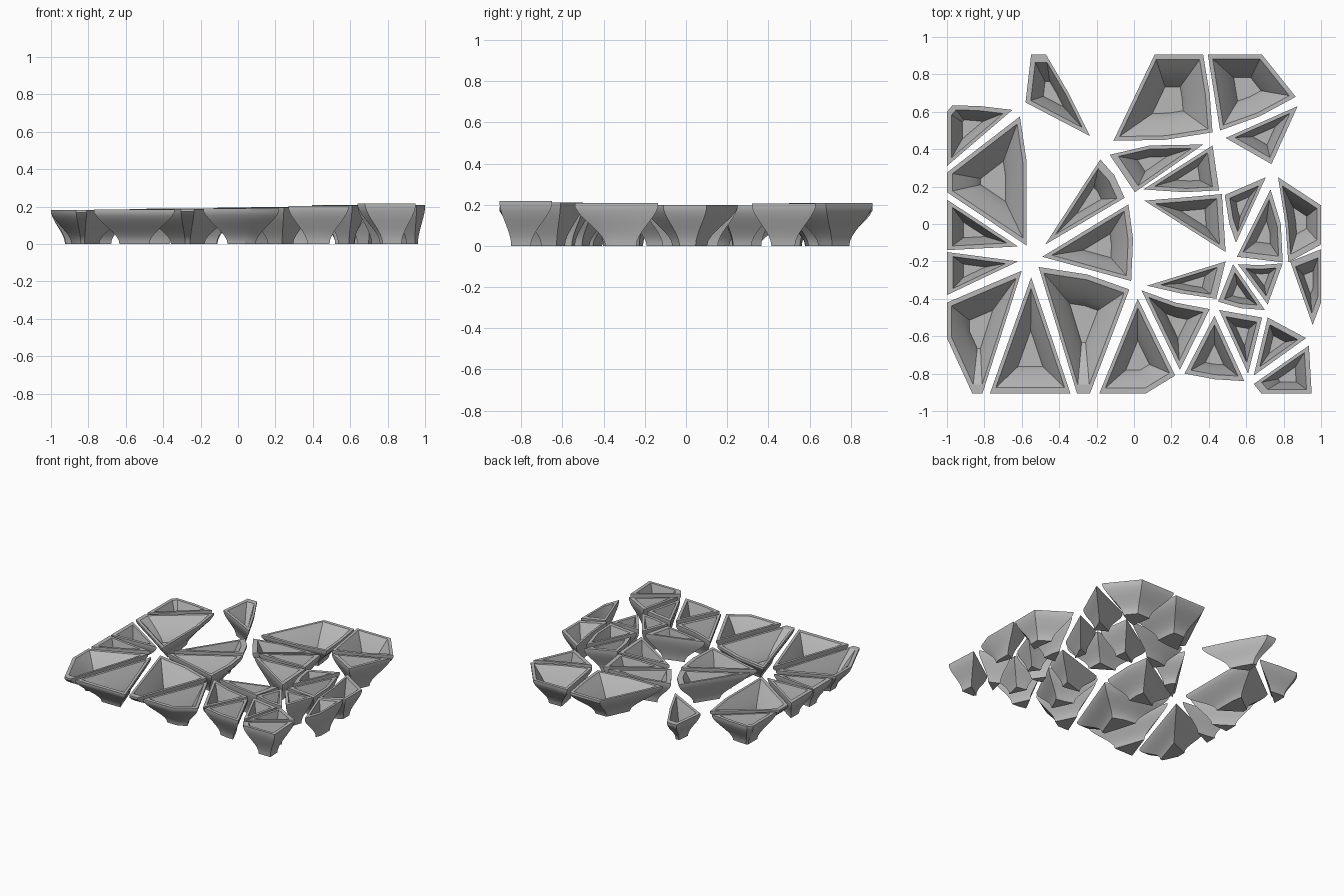
import bpy
import bmesh
from math import radians
from mathutils import Vector

if "Cube" in bpy.data.objects:
    bpy.data.objects.remove(bpy.data.objects["Cube"], do_unlink=True)

# Single plain grey finish
grey = bpy.data.materials.new("plain_grey")
grey.use_nodes = True
tone = (0.48, 0.48, 0.48, 1)
grey.diffuse_color = tone
grey.node_tree.nodes["Principled BSDF"].inputs["Base Color"].default_value = tone

STEM = 0.37       # foot size relative to the rim
WELL = 0.31       # inner floor size relative to the rim
LIP = 0.022       # flat rim width
FLOOR = 0.025     # height of the inner floor
STEPS = 8
bowls = []


def measure(outline):
    """Area centroid and mean inner radius of a plan outline."""
    area, perimeter, centre = 0, 0, Vector((0, 0))
    for a, b in zip(outline, outline[1:] + outline[:1]):
        cross = a.x * b.y - b.x * a.y
        area += cross / 2
        centre += (a + b) * cross / 6
        perimeter += (b - a).length
    return centre / area, 2 * abs(area) / perimeter


def bowl(name, *points):
    """Flared bowl on a narrow foot: outer trumpet, flat lip, inner well."""
    outline = [Vector(p) for p in points]
    centre, radius = measure(outline)
    # Taller towards the left-hand corners
    height = 0.19 + 0.01 * centre.x + 0.028 * max(centre.x, 0) * abs(centre.y)
    rim = 1 - LIP / radius

    # Profile as (scale, height) pairs, from the foot up and back down inside
    profile = []
    for i in range(STEPS + 1):
        t = i / STEPS
        flare = t * t * (2.5 - 1.5 * t)
        profile.append((STEM + (1 - STEM) * flare, height * 0.92 * t))
    profile.append((1, height))
    for i in range(STEPS, -1, -1):
        t = i / STEPS
        profile.append((WELL + (rim - WELL) * t ** 1.25,
                        FLOOR + (height - FLOOR) * t))

    bm = bmesh.new()
    rings = []
    for scale, z in profile:
        ring = [centre + (p - centre) * scale for p in outline]
        rings.append([bm.verts.new((p.x, p.y, z)) for p in ring])
    count = len(outline)
    for low, high in zip(rings, rings[1:]):
        for i in range(count):
            j = (i + 1) % count
            bm.faces.new((low[i], low[j], high[j], high[i]))
    bm.faces.new(rings[0])
    bm.faces.new(rings[-1])
    bmesh.ops.recalc_face_normals(bm, faces=bm.faces)

    mesh = bpy.data.meshes.new(name)
    bm.to_mesh(mesh)
    bm.free()
    mesh.materials.append(grey)
    obj = bpy.data.objects.new(name, mesh)
    bpy.context.collection.objects.link(obj)
    bowls.append(obj)


# Right-hand edge of the model, back to front
bowl("back_right_sliver_bowl", (-.55, .905), (-.47, .905), (-.35, .7), (-.235, .47), (-.58, .65))
bowl("right_edge_back_bowl", (-1, .6), (-.97, .635), (-.82, .63), (-.65, .61), (-1, .31))
bowl("right_edge_large_bowl", (-.61, .575), (-.575, .34), (-.575, -.115), (-1, .17), (-1, .275))
bowl("right_edge_middle_bowl", (-1, .13), (-.62, -.12), (-1, -.14))
bowl("right_edge_small_bowl", (-1, -.15), (-.62, -.2), (-1, -.38))

# Front row of large bowls
bowl("front_right_corner_bowl", (-1, -.42), (-.6, -.25), (-.81, -.905), (-.865, -.905), (-1, -.61))
bowl("front_right_bowl", (-.55, -.285), (-.34, -.905), (-.77, -.905))
bowl("front_middle_bowl", (-.51, -.23), (-.25, -.27), (-.025, -.35), (-.235, -.905), (-.305, -.905))
bowl("front_centre_bowl", (.02, -.4), (.22, -.81), (.065, -.905), (-.185, -.905))

# Centre cluster
bowl("centre_front_bowl", (-.49, -.175), (-.03, .105), (-.005, -.08), (-.015, -.305))
bowl("centre_right_bowl", (-.475, -.11), (-.18, .345), (-.105, .26), (-.05, .14))
bowl("centre_back_bowl", (-.13, .37), (.085, .42), (.37, .425), (.005, .17))
bowl("centre_left_back_bowl", (.42, .42), (.455, .18), (.27, .17), (.05, .185))
bowl("centre_left_front_bowl", (.055, .125), (.245, .14), (.47, .16), (.49, -.15))

# Back row
bowl("back_middle_bowl", (.11, .905), (.37, .905), (.405, .69), (.42, .49), (.165, .45), (-.11, .445))
bowl("back_left_bowl", (.395, .905), (.685, .905), (.865, .68), (.67, .575), (.46, .5))
bowl("back_left_small_bowl", (.875, .63), (.735, .32), (.49, .46))

# Left-hand edge cluster
bowl("left_inner_bowl", (.485, .155), (.705, .25), (.545, -.1), (.51, 0))
bowl("left_middle_bowl", (.73, .185), (.785, 0), (.795, -.205), (.55, -.175))
bowl("left_edge_bowl", (.77, .25), (1, .1), (1, -.11), (.825, -.205), (.81, 0))
bowl("left_edge_sliver_bowl", (.835, -.2), (1, -.135), (1, -.42), (.955, -.54))

# Small bowls in the front left quarter
bowl("narrow_bowl", (.07, -.33), (.49, -.2), (.44, -.4), (.245, -.37))
bowl("small_inner_bowl", (.53, -.215), (.7, -.46), (.57, -.45), (.45, -.415))
bowl("small_outer_bowl", (.555, -.215), (.675, -.22), (.795, -.21), (.715, -.43))
bowl("front_left_inner_bowl", (.04, -.355), (.22, -.42), (.405, -.455), (.245, -.78))
bowl("front_left_bowl", (.43, -.49), (.59, -.84), (.43, -.83), (.27, -.8))
bowl("front_left_upright_bowl", (.455, -.46), (.685, -.5), (.61, -.8))
bowl("front_left_outer_bowl", (.715, -.5), (.92, -.61), (.64, -.81))
bowl("front_left_corner_bowl", (.935, -.65), (.95, -.905), (.68, -.905), (.64, -.855))

# Smooth the flares, keep corners and lips sharp
bpy.ops.object.select_all(action='DESELECT')
for obj in bowls:
    obj.select_set(True)
bpy.context.view_layer.objects.active = bowls[0]
bpy.ops.object.shade_smooth_by_angle(angle=radians(30))
